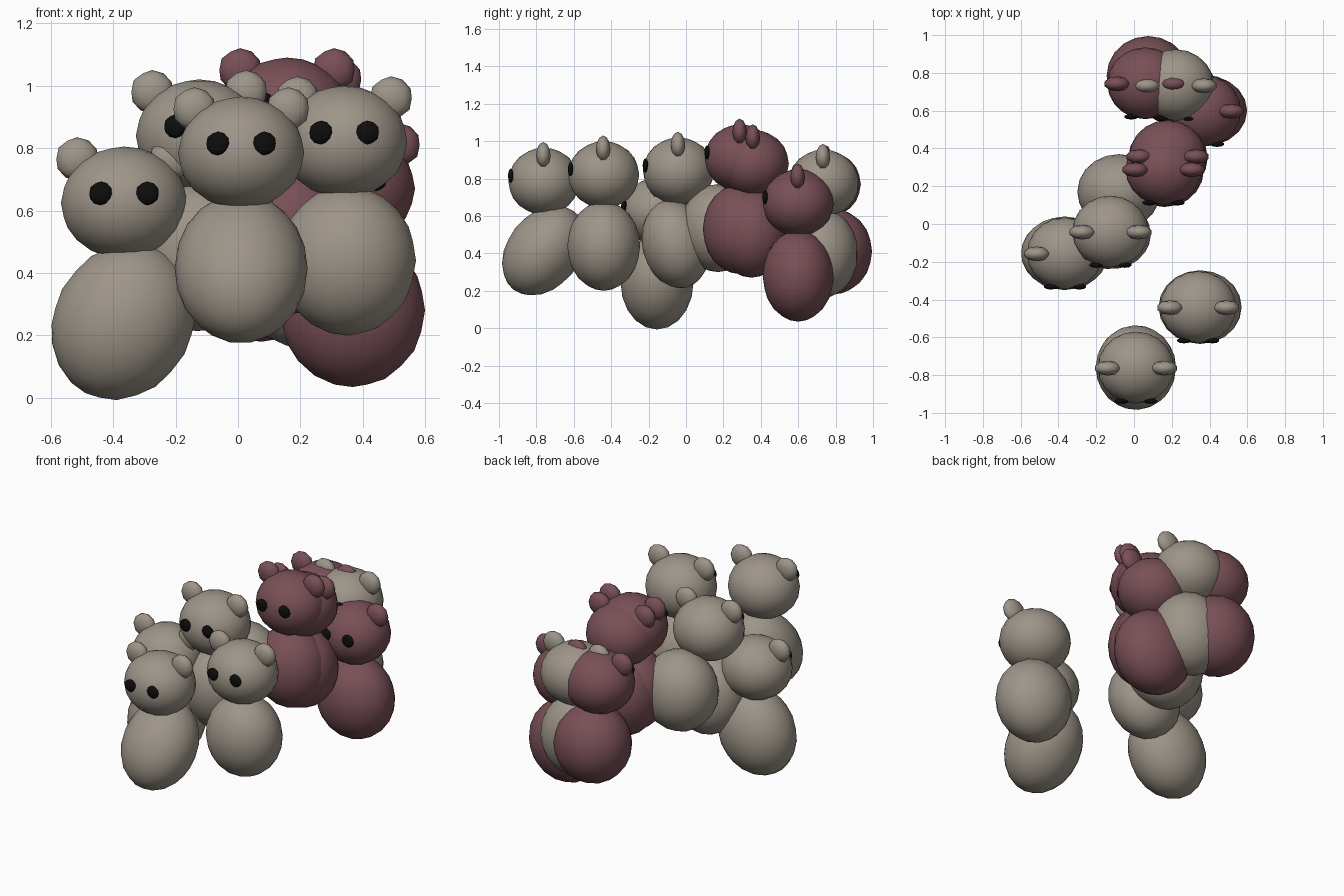
import bpy, bmesh, math
from mathutils import Matrix, Vector, Euler

if "Cube" in bpy.data.objects:
    bpy.data.objects.remove(bpy.data.objects["Cube"])


def material(name, rgb):
    m = bpy.data.materials.new(name)
    m.diffuse_color = (*rgb, 1)
    m.use_nodes = True
    m.node_tree.nodes["Principled BSDF"].inputs["Base Color"].default_value = m.diffuse_color
    return m


BEIGE = material("warm beige", (0.34, 0.30, 0.25))
RED = material("dusty red", (0.19, 0.08, 0.095))
BLACK = material("black", (0.004, 0.004, 0.004))


def blob(name, centers, radii, mat, tilt=(0, 0), detail=3):
    """One object made of equal low-poly ellipsoids, tilted about x and y."""
    bm = bmesh.new()
    rot = Euler((math.radians(tilt[0]), math.radians(tilt[1]), 0)).to_matrix().to_4x4()
    for c in centers:
        mat4 = Matrix.Translation(Vector(c)) @ rot @ Matrix.Diagonal((*radii, 1))
        bmesh.ops.create_icosphere(bm, subdivisions=detail, radius=1, matrix=mat4)
    for f in bm.faces:
        f.smooth = True
    me = bpy.data.meshes.new(name)
    bm.to_mesh(me)
    bm.free()
    me.materials.append(mat)
    ob = bpy.data.objects.new(name, me)
    bpy.context.collection.objects.link(ob)


def bear(name, mat, head, body, radii=(0.22, 0.195, 0.24), tilt=(0, 0)):
    # egg-shaped body
    blob(name + "_body", [body], radii, mat, tilt)
    if head is None:
        return
    x, y, z = head
    # head, pair of ears, pair of flat eyes
    blob(name + "_head", [head], (0.202, 0.19, 0.18), mat)
    blob(name + "_ears", [(x + s * 0.15, y - 0.003, z + 0.14) for s in (-1, 1)],
         (0.07, 0.039, 0.07), mat, detail=2)
    blob(name + "_eyes", [(x + s * 0.075, y - 0.177, z + 0.03) for s in (-1, 1)],
         (0.038, 0.015, 0.038), BLACK, detail=2)


# front group
bear("front_bear", BEIGE, (0.01, -0.76, 0.785), (0.01, -0.76, 0.415),
     (0.213, 0.195, 0.265), (-38, 0))
bear("right_bear", BEIGE, (0.34, -0.44, 0.82), (0.35, -0.44, 0.44))
bear("left_bear", BEIGE, (-0.365, -0.155, 0.625), (-0.367, -0.155, 0.245),
     (0.222, 0.195, 0.26), (0, 28))
bear("middle_bear", BEIGE, (-0.125, -0.04, 0.84), (-0.12, -0.055, 0.45),
     (0.21, 0.18, 0.24), (14, 0))
# headless torso filling the middle
bear("inner_bear", BEIGE, None, (-0.08, 0.17, 0.535), (0.22, 0.2, 0.235))
# back group
bear("tall_red_bear", RED, (0.157, 0.29, 0.91), (0.16, 0.285, 0.53), (0.21, 0.195, 0.24))
bear("overlapping_red_bear", RED, (0.178, 0.36, 0.88), (0.18, 0.35, 0.51), (0.21, 0.195, 0.24))
bear("back_left_red_bear", RED, (0.06, 0.745, 0.77), (0.075, 0.785, 0.41), (0.22, 0.21, 0.23))
bear("back_beige_bear", BEIGE, (0.22, 0.735, 0.775), (0.21, 0.725, 0.4), (0.22, 0.195, 0.24))
bear("back_right_red_bear", RED, (0.365, 0.6, 0.67), (0.367, 0.6, 0.28), (0.232, 0.19, 0.245))
